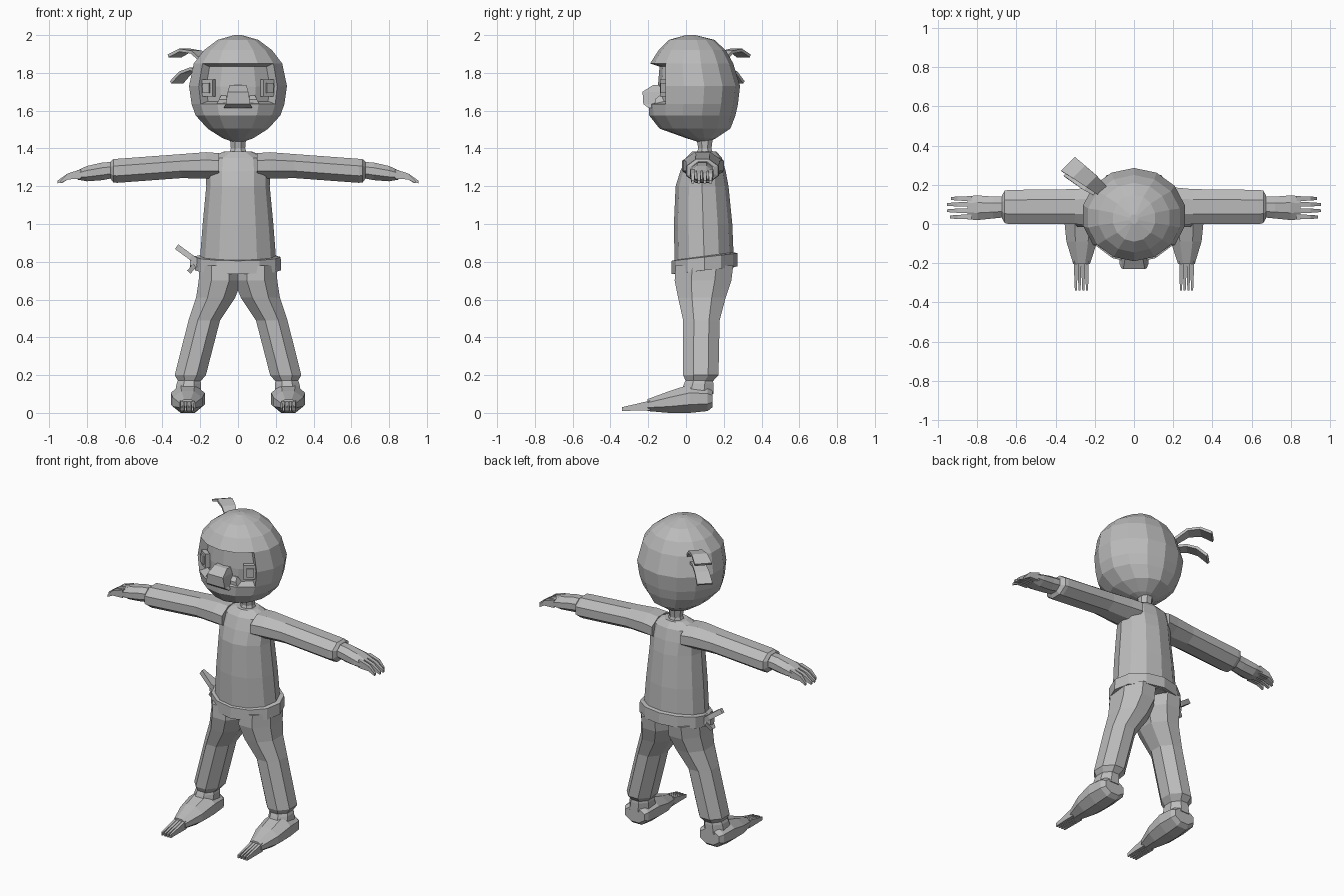
import bpy, bmesh, math
from mathutils import Vector as V

if "Cube" in bpy.data.objects:
    bpy.data.objects.remove(bpy.data.objects["Cube"])

grey = bpy.data.materials.new("plain grey")
grey.diffuse_color = (0.5, 0.5, 0.5, 1)
grey.use_nodes = True
grey.node_tree.nodes["Principled BSDF"].inputs["Base Color"].default_value = grey.diffuse_color


def ring(c, a, b, n, flat):
    """n-sided ring around c with half axes a and b; flat puts sides, not corners, on the axes"""
    k, ph = (1 / math.cos(math.pi / n), math.pi / n) if flat else (1, 0)
    return [V(c) + k * (V(a) * math.cos(ph + math.tau * i / n) + V(b) * math.sin(ph + math.tau * i / n))
            for i in range(n)]


def box_ring(axis, pos, u0, u1, v0, v1, n=8, flat=True, tilt=0):
    """ring square to an axis, given by its extents along the other two axes"""
    u, v, ru, rv = (u0 + u1) / 2, (v0 + v1) / 2, (u1 - u0) / 2, (v1 - v0) / 2
    if axis == 'x':
        return ring((pos, u, v), (0, -ru, 0), (0, 0, rv), n, flat)
    if axis == 'y':
        return ring((u, pos, v), (ru, 0, 0), (0, 0, rv), n, flat)
    return ring((u, v, pos), (0, -rv, -tilt), (ru, 0, 0), n, flat)


def part(name, lofts, mirror=False, edit=None):
    """one object from several lofted ring stacks"""
    bm = bmesh.new()
    for rings in lofts:
        vs = [[bm.verts.new(p) for p in r] for r in rings]
        n = len(vs[0])
        for lo, hi in zip(vs, vs[1:]):
            for i in range(n):
                j = (i + 1) % n
                bm.faces.new((lo[i], lo[j], hi[j], hi[i]))
        bm.faces.new(vs[0][::-1])
        bm.faces.new(vs[-1])
    bmesh.ops.recalc_face_normals(bm, faces=bm.faces)
    if edit:
        edit(bm)
    me = bpy.data.meshes.new(name)
    bm.to_mesh(me)
    bm.free()
    me.materials.append(grey)
    ob = bpy.data.objects.new(name, me)
    bpy.context.collection.objects.link(ob)
    if mirror:
        m = ob.modifiers.new("mirror", 'MIRROR')
        m.use_mirror_merge = False
    return ob


def stack(axis, rows, n=8, flat=True):
    return [box_ring(axis, *r, n=n, flat=flat) for r in rows]


def strip(points, side, widths, thick):
    """flat cloth tail along points"""
    s = V(side).normalized()
    out = []
    for i, (p, w) in enumerate(zip(points, widths)):
        d = V(points[min(i + 1, len(points) - 1)]) - V(points[max(i - 1, 0)])
        out.append(ring(p, s * w, d.cross(s).normalized() * thick, 4, True))
    return out


# hood, with the face opening sunk into its front
def face_opening(bm):
    sel = [f for f in bm.faces if 1.64 < f.calc_center_median().z < 1.85
           and f.normal.y < 0 and abs(f.calc_center_median().x) < 0.19]
    bmesh.ops.inset_region(bm, faces=sel, thickness=0.012, depth=-0.05, use_even_offset=True)


def sym(z, rx, y0, y1):
    return (z, -rx, rx, y0, y1)


hood = [sym(1.43, .015, .08, .11), sym(1.455, .085, 0, .16), sym(1.505, .165, -.14, .235),
        sym(1.575, .23, -.195, .262), sym(1.635, .252, -.198, .275), sym(1.73, .266, -.2, .286),
        sym(1.85, .24, -.19, .25), sym(1.92, .185, -.145, .21), sym(1.975, .11, -.09, .15),
        sym(2.0, .02, .0, .05)]
part("hood", [stack('z', hood, 14, False)], edit=face_opening)

# face details
part("nose", [stack('z', [sym(1.615, .075, -.2, -.1), sym(1.635, .065, -.226, -.1),
                          sym(1.7, .055, -.23, -.1), sym(1.735, .045, -.175, -.1)], 4)])
part("cheek", [stack('z', [(1.62, .06, .12, -.165, -.08), (1.66, .06, .1, -.165, -.08),
                           (1.68, .06, .09, -.14, -.08)], 4)], True)


def eye_plate(w, h, d0, d1):
    nrm, tan = V((.58, -.81, 0)), V((.81, .58, 0))
    return [ring(V((.155, -.1, 1.72)) + nrm * d, tan * w, (0, 0, h), 4, True) for d in (d0, d1)]


part("eye", [eye_plate(.038, .045, -.01, .018), eye_plate(.022, .026, 0, .026)], True)

# cloth tails of the headband
side = (.7, .7, 0)
part("headband_tails", [
    strip([(-.16, .17, 1.85), (-.22, .22, 1.91), (-.28, .265, 1.92), (-.335, .305, 1.89)], side,
          (.03, .04, .045, .05), .008),
    strip([(-.17, .16, 1.81), (-.23, .2, 1.82), (-.28, .24, 1.80), (-.325, .275, 1.75)], side,
          (.03, .038, .042, .045), .008)])

# neck and torso
part("neck", [stack('z', [sym(1.35, .055, .045, .15), sym(1.4, .038, .065, .135),
                          sym(1.48, .045, .05, .145)], 8)])
part("tunic", [stack('z', [sym(.77, .205, -.06, .255), sym(1.0, .187, -.064, .245),
                           sym(1.2, .168, -.055, .225), sym(1.28, .17, -.03, .21),
                           sym(1.35, .16, .0, .19), sym(1.385, .07, .035, .16)], 12, False)])

# belt with knot tails on one side
part("belt", [[box_ring('z', z, -r, r, .098 - r * .77, .098 + r * .77, 12, False, .02)
               for z, r in ((.755, .205), (.755, .228), (.825, .226), (.83, .2))]])
part("belt_knot", [
    strip([(-.2, .1, .79), (-.25, .1, .825), (-.325, .1, .88)], (0, 1, 0), (.025, .03, .01), .015),
    strip([(-.2, .1, .8), (-.23, .1, .78), (-.26, .1, .745)], (0, 1, 0), (.02, .03, .012), .012),
    stack('x', [(-.255, .08, .12, .77, .82), (-.2, .07, .13, .76, .83)], 6)])

# trouser legs, overlapping at the hips
part("trouser_leg", [stack('z', [
    (.78, -.02, .205, -.055, .25), (.7, -.02, .208, -.06, .24), (.61, .015, .222, -.042, .21),
    (.49, .095, .262, -.015, .178), (.2, .17, .335, -.015, .172), (.165, .2, .315, .0, .14)])], True)

# feet: ankle, foot and four thin toes
toes = [stack('y', [(-.19, x - .009, x + .009, .012, .065), (-.27, x - .008, x + .008, .012, .046),
                    (-.34, x - .005, x + .005, .01, .03)], 4) for x in (.24, .259, .278, .297)]
part("foot", [
    stack('z', [(.1, .195, .335, -.03, .145), (.155, .195, .325, -.01, .145), (.19, .205, .31, .005, .14)]),
    stack('y', [(.14, .195, .33, .03, .12), (.115, .182, .348, .01, .14), (.02, .176, .356, .0, .15),
                (-.09, .188, .345, .0, .115), (-.205, .225, .31, .01, .072)])] + toes, True)

# sleeves
part("sleeve", [stack('x', [
    (.1, -.02, .2, 1.24, 1.375), (.17, -.015, .19, 1.24, 1.38), (.3, .0, .178, 1.243, 1.37),
    (.64, .0, .174, 1.218, 1.345), (.66, .005, .17, 1.22, 1.343), (.675, .03, .145, 1.24, 1.33)])], True)

# hands: palm and four drooping fingers
fingers = [stack('x', [(.83, y - .012, y + .012, 1.24, 1.29), (.9, y - .011, y + .011, 1.236, 1.268),
                       (tip, y - .007, y + .007, 1.215, 1.23)], 4)
           for y, tip in ((.036, .94), (.068, .955), (.1, .955), (.13, .935))]
part("hand", [stack('x', [
    (.65, .035, .14, 1.245, 1.33), (.72, .028, .14, 1.232, 1.325), (.8, .02, .146, 1.226, 1.307),
    (.85, .024, .142, 1.235, 1.284)])] + fingers, True)
